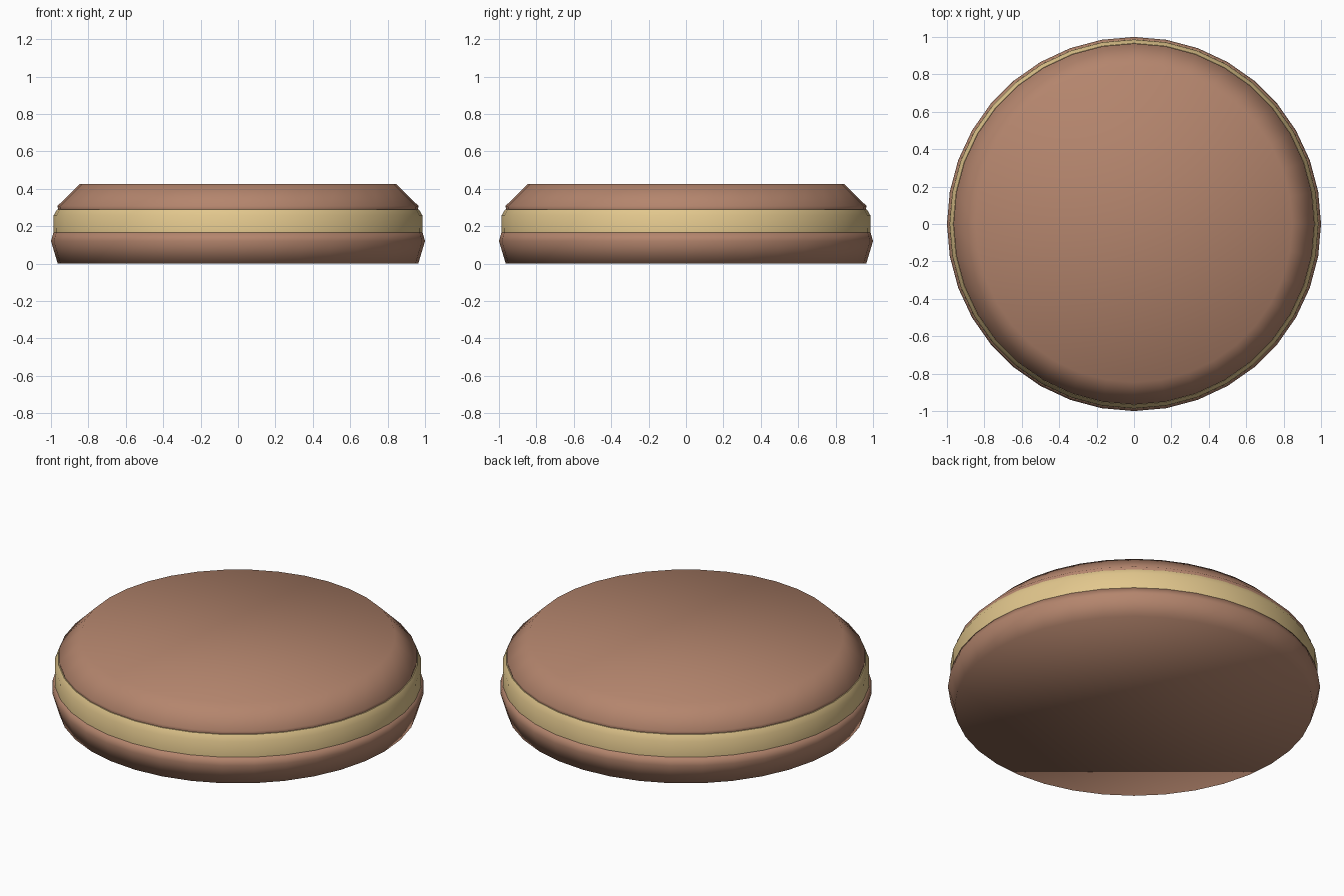
import bpy, bmesh, math

if "Cube" in bpy.data.objects:
    bpy.data.objects.remove(bpy.data.objects["Cube"])

SIDES = 36


def material(name, rgb):
    lin = [((c / 255 + 0.055) / 1.055) ** 2.4 for c in rgb]
    m = bpy.data.materials.new(name)
    m.diffuse_color = (*lin, 1)
    m.use_nodes = True
    m.node_tree.nodes["Principled BSDF"].inputs["Base Color"].default_value = m.diffuse_color
    return m


def lathe(name, profile, mat, smooth_angle):
    """Closed solid of revolution from (radius, z) points, bottom to top."""
    bm = bmesh.new()
    rings = []
    for r, z in profile:
        rings.append([bm.verts.new((r * math.cos(2 * math.pi * i / SIDES),
                                    r * math.sin(2 * math.pi * i / SIDES), z))
                      for i in range(SIDES)])
    for a, b in zip(rings, rings[1:]):
        for i in range(SIDES):
            j = (i + 1) % SIDES
            bm.faces.new((a[i], a[j], b[j], b[i]))
    bm.faces.new(rings[0][::-1])
    bm.faces.new(rings[-1])
    me = bpy.data.meshes.new(name)
    bm.to_mesh(me)
    bm.free()
    me.materials.append(mat)
    ob = bpy.data.objects.new(name, me)
    bpy.context.collection.objects.link(ob)
    bpy.ops.object.select_all(action='DESELECT')
    ob.select_set(True)
    bpy.context.view_layer.objects.active = ob
    bpy.ops.object.shade_smooth_by_angle(angle=math.radians(smooth_angle))


biscuit = material("biscuit brown", (180, 133, 109))
cream = material("cream yellow", (226, 199, 141))

# Lower biscuit, flaring to its widest point and tapering into the filling
lathe("bottom_biscuit", [(0.964, 0), (1.0, 0.12), (0.987, 0.165)], biscuit, 80)
# Filling with a softened upper edge
lathe("cream_filling", [(0.987, 0.165), (0.986, 0.257), (0.967, 0.29)], cream, 50)
# Upper biscuit with a sloping rim
lathe("top_biscuit", [(0.962, 0.29), (0.965, 0.308), (0.846, 0.425)], biscuit, 80)
